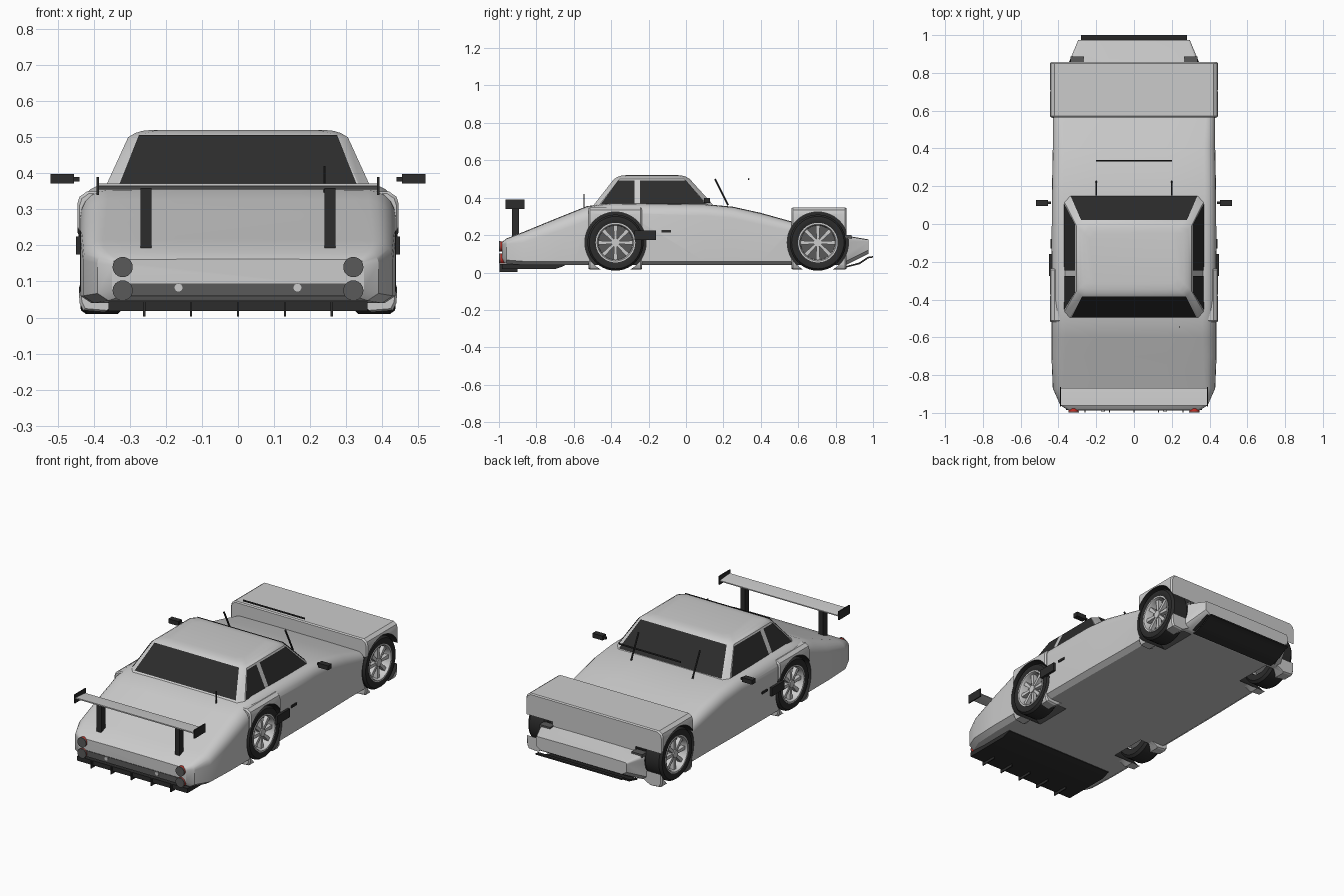
import bpy, bmesh, math
from mathutils import Vector, Matrix

if "Cube" in bpy.data.objects:
    bpy.data.objects.remove(bpy.data.objects["Cube"])


def material(name, r, g, b):
    m = bpy.data.materials.new(name)
    m.diffuse_color = (r, g, b, 1)
    m.use_nodes = True
    m.node_tree.nodes["Principled BSDF"].inputs["Base Color"].default_value = m.diffuse_color
    return m


BLACK = material("black_trim", .025, .025, .025)
RED = material("red_lens", .6, .03, .02)
DARK = material("dark_grey", .1, .1, .1)


def finish(name, bm, mat=None):
    bmesh.ops.recalc_face_normals(bm, faces=bm.faces[:])
    me = bpy.data.meshes.new(name)
    bm.to_mesh(me)
    bm.free()
    ob = bpy.data.objects.new(name, me)
    bpy.context.collection.objects.link(ob)
    if mat:
        me.materials.append(mat)
    return ob


def loft(name, rings, mat=None, loop=False):
    """Skin a list of closed rings; loop joins last to first, otherwise cap ends."""
    bm = bmesh.new()
    vs = [[bm.verts.new(p) for p in r] for r in rings]
    n = len(rings[0])
    pairs = list(zip(vs, vs[1:])) + ([(vs[-1], vs[0])] if loop else [])
    for a, b in pairs:
        for i in range(n):
            j = (i + 1) % n
            bm.faces.new((a[i], a[j], b[j], b[i]))
    if not loop:
        bm.faces.new(vs[0])
        bm.faces.new(vs[-1])
    return finish(name, bm, mat)


def panel(name, pts, mat):
    bm = bmesh.new()
    bm.faces.new([bm.verts.new(p) for p in pts])
    return finish(name, bm, mat)


def box(name, lo, hi, mat=None):
    bm = bmesh.new()
    lo, hi = Vector(lo), Vector(hi)
    size = [abs(v) for v in hi - lo]
    bmesh.ops.create_cube(bm, size=1, matrix=Matrix.Translation((lo + hi) / 2) @ Matrix.Diagonal((*size, 1)))
    return finish(name, bm, mat)


def rod(name, a, b, r, mat=None, n=24):
    bm = bmesh.new()
    a, b = Vector(a), Vector(b)
    rot = (b - a).to_track_quat('Z', 'Y').to_matrix().to_4x4()
    bmesh.ops.create_cone(bm, cap_ends=True, segments=n, radius1=r, radius2=r, depth=(b - a).length,
                          matrix=Matrix.Translation((a + b) / 2) @ rot)
    return finish(name, bm, mat)


def mirrored(half):
    """Half outline (x >= 0) to a full outline."""
    return half + [(-x, z) for x, z in reversed(half)]


def body_section(y, w, zt, zb, r):
    arc = [(w - r + r * math.cos(t * math.pi / 10), zt - r + r * math.sin(t * math.pi / 10)) for t in range(6)]
    half = [(w - .03, zb), (w, zb + .02)] + arc + [(w * .4, zt + .002)]
    return [(x, y, z) for x, z in mirrored(half)]


# Body shell: tail at -y, low nose at +y
stations = [(-.985, .35, .16, .06, .015), (-.96, .39, .18, .047, .03), (-.87, .43, .215, .04, .055),
            (-.7, .437, .285, .04, .07), (-.6, .437, .325, .04, .075), (-.53, .437, .353, .04, .075),
            (-.4, .437, .37, .04, .07), (.1, .435, .364, .04, .06), (.25, .433, .35, .04, .06),
            (.4, .43, .317, .04, .06), (.55, .43, .275, .04, .05), (.7, .43, .235, .04, .04),
            (.8, .40, .207, .04, .03), (.855, .345, .195, .04, .02), (.975, .295, .175, .1, .01)]
body = loft("body_shell", [body_section(*s) for s in stations])

# Square fender blocks around each axle
FENDER = [(.32, .045), (.37, .015), (.43, .02), (.44, .04), (.446, .2), (.446, .315), (.44, .335), (.42, .349)]
WHEELS = (-.377, .705)


def fender(name, y0, y1):
    rings = []
    for y, k in ((y0, .97), (y0 + .008, 1), (y1 - .008, 1), (y1, .97)):
        rings.append([(x * (.5 + k / 2), y, .18 + (z - .18) * k) for x, z in mirrored(FENDER)])
    return loft(name, rings)


shells = [body, fender("rear_axle_fender", -.52, -.235), fender("nose_fender", .565, .857)]

# Wheel wells cut through shell and fenders
for y in WHEELS:
    for s in (-1, 1):
        cut = rod("wheel_well_cutter", (s * .27, y, .16), (s * .6, y, .16), .164, BLACK, 48)
        cut.hide_render = True
        for ob in shells:
            if not ob.data.materials:
                ob.data.materials.append(None)
            m = ob.modifiers.new("well", 'BOOLEAN')
            m.operation, m.solver, m.object = 'DIFFERENCE', 'EXACT', cut
            m.material_mode = 'TRANSFER'
            bpy.context.view_layer.objects.active = ob
            bpy.ops.object.modifier_apply(modifier=m.name)
        bpy.data.objects.remove(cut)


# Cabin
def cabin_ring(z, w, y0, y1, c):
    return [(w - c, y0, z), (w, y0 + c, z), (w, y1 - c, z), (w - c, y1, z),
            (c - w, y1, z), (-w, y1 - c, z), (-w, y0 + c, z), (c - w, y0, z)]


loft("cabin", [cabin_ring(*s) for s in ((.34, .378, -.51, .165, .03), (.5, .305, -.385, .02, .03),
     (.512, .285, -.365, 0, .03), (.518, .265, -.345, -.02, .03), (.521, .235, -.315, -.05, .03))])


def side_x(z):
    return .382 - (z - .34) * .456


panel("windshield", [(-.335, .147, .365), (.335, .147, .365), (.28, .021, .503), (-.28, .021, .503)], BLACK)
panel("rear_window", [(-.33, -.492, .368), (.33, -.492, .368), (.275, -.384, .506), (-.275, -.384, .506)], BLACK)
for s in (-1, 1):
    for name, pts in (("quarter_window", [(-.455, .366), (-.275, .366), (-.275, .493), (-.362, .493)]),
                      ("door_window", [(-.245, .366), (.108, .366), (-.002, .493), (-.245, .493)])):
        panel(name, [(s * side_x(z), y, z) for y, z in pts], BLACK)


# Wheels
def lathe(name, y, s, prof, mat=None, n=40):
    rings = []
    for i in range(n):
        a = math.tau * i / n
        rings.append([(s * x, y + r * math.cos(a), .16 + r * math.sin(a)) for x, r in prof])
    return loft(name, rings, mat, loop=True)


for y in WHEELS:
    for s in (-1, 1):
        lathe("tyre", y, s, [(.32, .10), (.32, .135), (.333, .15), (.422, .15), (.436, .14), (.438, .12), (.43, .103)],
              BLACK)
        lathe("rim", y, s, [(.33, .098), (.436, .106), (.436, .098), (.425, .092), (.33, .09)])
        rod("brake_disc", (s * .36, y, .16), (s * .385, y, .16), .092, DARK, 32)
        rod("hub", (s * .38, y, .16), (s * .428, y, .16), .022)
        for i in range(8):
            a = math.tau * i / 8
            d = Vector((0, math.cos(a), math.sin(a)))
            t = Vector((0, -math.sin(a), math.cos(a)))
            c = Vector((s * .41, y, .16))
            o = Vector((s * .012, 0, 0))
            loft("spoke", [[c + d * r + t * w - o, c + d * r + t * w + o, c + d * r - t * w + o, c + d * r - t * w - o]
                           for r, w in ((.015, .007), (.096, .011))])

# Tail wing
loft("wing_blade", [[(x, -.96, .365), (x, -.9, .355), (x, -.868, .358), (x, -.868, .364), (x, -.9, .368),
                     (x, -.96, .372)] for x in (-.388, .388)])
for s in (-1, 1):
    box("wing_endplate", (s * .386, -.965, .34), (s * .393, -.863, .39), BLACK)
    box("wing_strut", (s * .24, -.93, .185), (s * .27, -.892, .358), BLACK)

# Tail lamps, tail panel, exhausts
    for z in (.14, .075):
        rod("tail_lamp", (s * .32, -.96, z), (s * .32, -.994, z), .027, RED)
        rod("tail_lamp_cap", (s * .32, -.992, z), (s * .32, -.999, z), .028, DARK)
    rod("exhaust_tip", (s * .165, -.97, .083), (s * .165, -.992, .083), .011, None, 16)
box("tail_strip", (-.33, -.988, .06), (.33, -.97, .095), DARK)

# Diffuser and fins
loft("diffuser", [[(x, -.985, .045), (x, -.985, .018), (x, -.7, .018), (x, -.65, .036), (x, -.65, .045)]
                  for x in (-.36, .36)], BLACK)
for i in range(-2, 3):
    box("diffuser_fin", (i * .13 - .003, -.998, .003), (i * .13 + .003, -.9, .045), BLACK)

# Nose grille, splitter and lamps
panel("nose_grille", [(-.285, .972, .096), (.285, .972, .096), (.3, .86, .037), (-.3, .86, .037)], BLACK)
loft("nose_splitter", [[(x, .85, .025), (x, .93, .045), (x, .975, .076), (x, 1, .08), (x, 1, .088),
                        (x, .972, .084), (x, .925, .053), (x, .85, .033)] for x in (-.28, .28)], BLACK)
for s in (-1, 1):
    box("nose_lamp", (s * .265, .84, .18), (s * .335, .886, .2), DARK)

# Side details
    box("side_vent", (s * .43, -.275, .175), (s * .45, -.16, .225), BLACK)
    box("door_handle", (s * .43, -.13, .215), (s * .442, -.08, .228), BLACK)
    box("wing_mirror", (s * .455, .095, .372), (s * .52, .128, .398), BLACK)
    box("mirror_stem", (s * .44, .105, .378), (s * .457, .12, .39), BLACK)
    rod("wiper", (s * .2, .155, .5), (s * .2, .225, .36), .005, BLACK, 8)
rod("wiper_bar", (-.2, .335, .5), (.2, .335, .5), .005, BLACK, 8)
rod("antenna", (.24, -.545, .34), (.24, -.545, .42), .003, BLACK, 8)

# Smooth shading with sharp edges kept
bpy.ops.object.select_all(action='SELECT')
bpy.context.view_layer.objects.active = body
bpy.ops.object.shade_smooth_by_angle(angle=math.radians(32))
